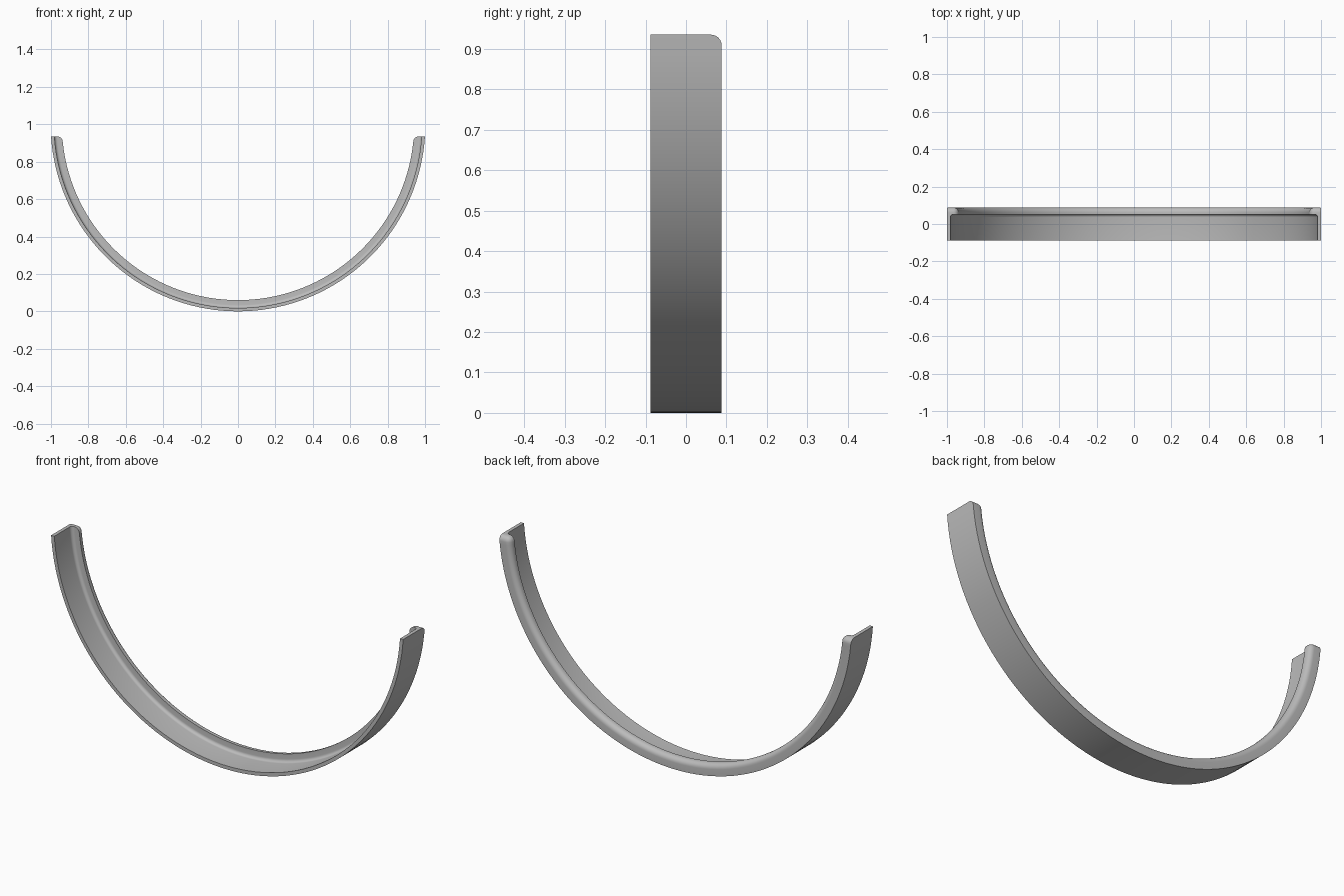
import bpy, bmesh
from math import sin, cos, asin, pi

cube = bpy.data.objects.get("Cube")
if cube:
    bpy.data.objects.remove(cube, do_unlink=True)

R = 1.002            # outer radius, also height of the arc centre
TOP = 0.935          # height of the two flat ends
WALL = R - 0.018     # inner radius of the thin band
LIP = R - 0.06       # inner radius of the raised lip
FRONT, BACK, LIP_FRONT = -0.088, 0.088, 0.052
FILLET, ROUND, STEPS = 0.016, 0.03, 72

# L-shaped cross-section as (radius, y), with a fillet in the inside corner
profile = [(R, BACK), (R, FRONT), (WALL, FRONT)]
for i in range(7):
    a = i / 6 * pi / 2
    profile.append((WALL - FILLET * (1 - cos(a)), LIP_FRONT - FILLET * (1 - sin(a))))
profile += [(LIP, LIP_FRONT), (LIP, BACK)]

# Sweep the section around the arc, ending both sides on a level plane
bm = bmesh.new()
rings = []
for s in range(STEPS + 1):
    ring = []
    for r, y in profile:
        start = asin((R - TOP) / r)
        t = start + (pi - 2 * start) * s / STEPS
        ring.append(bm.verts.new((r * cos(t), y, R - r * sin(t))))
    rings.append(ring)
n = len(profile)
for a, b in zip(rings, rings[1:]):
    for i in range(n):
        j = (i + 1) % n
        bm.faces.new((a[i], a[j], b[j], b[i]))
bm.faces.new(rings[0])
bm.faces.new(rings[-1])
bmesh.ops.recalc_face_normals(bm, faces=bm.faces[:])

# Round the lip along its back inner edge and over both tips
edges = [bm.edges.get((a[-1], b[-1])) for a, b in zip(rings, rings[1:])]
for ring in (rings[0], rings[-1]):
    edges += [bm.edges.get((ring[-1], ring[0])), bm.edges.get((ring[-2], ring[-1]))]
bmesh.ops.bevel(bm, geom=edges, offset=ROUND, offset_type='OFFSET', segments=6,
                profile=0.5, affect='EDGES', clamp_overlap=True)
bmesh.ops.recalc_face_normals(bm, faces=bm.faces[:])

mesh = bpy.data.meshes.new("half_ring_channel")
bm.to_mesh(mesh)
bm.free()
obj = bpy.data.objects.new("half_ring_channel", mesh)
bpy.context.collection.objects.link(obj)

# Plain grey finish
grey = bpy.data.materials.new("plain_grey")
grey.use_nodes = True
colour = (0.5, 0.5, 0.5, 1)
grey.diffuse_color = colour
grey.node_tree.nodes["Principled BSDF"].inputs["Base Color"].default_value = colour
mesh.materials.append(grey)

bpy.context.view_layer.objects.active = obj
obj.select_set(True)
bpy.ops.object.shade_smooth_by_angle(angle=pi / 6)
